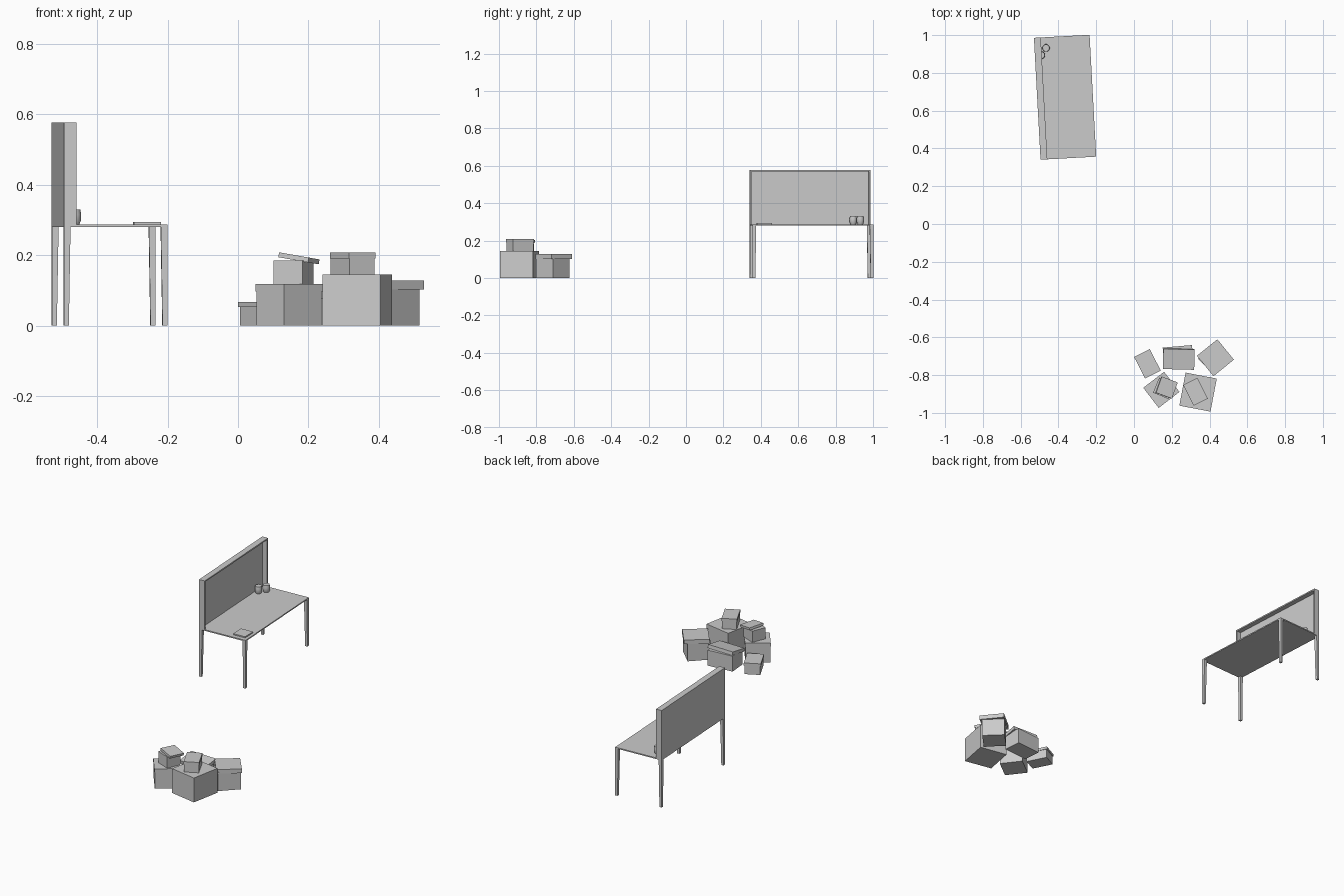
import bpy, bmesh, math
from mathutils import Matrix, Vector, Euler

if "Cube" in bpy.data.objects:
    bpy.data.objects.remove(bpy.data.objects["Cube"])

grey = bpy.data.materials.new("mid grey")
grey.diffuse_color = (0.6, 0.6, 0.6, 1)
grey.use_nodes = True
grey.node_tree.nodes["Principled BSDF"].inputs["Base Color"].default_value = grey.diffuse_color


def finish(name, bm, matrix=Matrix()):
    me = bpy.data.meshes.new(name)
    bmesh.ops.recalc_face_normals(bm, faces=bm.faces)
    bm.to_mesh(me)
    bm.free()
    me.materials.append(grey)
    ob = bpy.data.objects.new(name, me)
    ob.matrix_world = matrix
    bpy.context.collection.objects.link(ob)
    return ob


def add_box(bm, x, y, z):
    """Box from (min, max) pairs."""
    size = Vector((x[1] - x[0], y[1] - y[0], z[1] - z[0]))
    mid = Vector((x[0] + x[1], y[0] + y[1], z[0] + z[1])) / 2
    m = Matrix.Translation(mid) @ Matrix.Diagonal(size.to_4d())
    return bmesh.ops.create_cube(bm, size=1, matrix=m)["verts"]


def place(x, y, z, turn=0, tilt_x=0, tilt_y=0):
    tilt = Euler((math.radians(tilt_x), math.radians(tilt_y), 0)).to_matrix().to_4x4()
    return (Matrix.Translation((x, y, z)) @ tilt
            @ Matrix.Rotation(math.radians(turn), 4, 'Z'))


# ---- desk, built around its own centre and turned a little
desk = place(-0.365, 0.671, 0, 3.1)
W, L = 0.1475, 0.323          # half width, half length
TOP, HIGH = 0.287, 0.577

bm = bmesh.new()
add_box(bm, (-W, W), (-L, L), (0.280, TOP))
finish("desk_top", bm, desk)

# tapered legs, flush with the outer corners
for sx, side in ((-1, "back"), (1, "front")):
    for sy, end in ((-1, "near"), (1, "far")):
        bm = bmesh.new()
        x = sorted((sx * W, sx * (W - 0.019)))
        y = sorted((sy * L, sy * (L - 0.019)))
        for v in add_box(bm, x, y, (0, 0.281)):
            if v.co.z < 0.1:
                v.co.x = sx * W + (v.co.x - sx * W) * 0.75
                v.co.y = sy * L + (v.co.y - sy * L) * 0.75
        finish(f"{side}_{end}_leg", bm, desk)

# upright screen: thin back sheet with a lip on top and both ends
bm = bmesh.new()
add_box(bm, (-W, -W + 0.008), (-L, L), (0.281, HIGH))
finish("screen_back", bm, desk)
bm = bmesh.new()
add_box(bm, (-W, -W + 0.036), (-L, L), (HIGH - 0.008, HIGH))
for s in (-1, 1):
    add_box(bm, (-W, -W + 0.036), sorted((s * L, s * (L - 0.009))), (0.281, HIGH - 0.008))
finish("screen_lips", bm, desk)

# ---- two rounded cups and a notepad on the desk
cup_profile = [(0.0, 0), (0.015, 0), (0.020, 0.012), (0.0205, 0.028),
               (0.018, 0.043), (0.0, 0.043)]
for i, (cx, cy) in enumerate(((-0.466, 0.932), (-0.491, 0.894))):
    bm = bmesh.new()
    vs = [bm.verts.new((r, 0, z)) for r, z in cup_profile]
    es = [bm.edges.new(p) for p in zip(vs, vs[1:])]
    bmesh.ops.spin(bm, geom=vs + es, cent=(0, 0, 0), axis=(0, 0, 1),
                   angle=math.tau, steps=14)
    bmesh.ops.remove_doubles(bm, verts=bm.verts, dist=0.0004)
    for f in bm.faces:
        f.smooth = abs(f.normal.z) < 0.9
    finish(f"cup_{i + 1}", bm, place(cx, cy, TOP))

bm = bmesh.new()
add_box(bm, (-0.038, 0.038), (-0.039, 0.039), (0, 0.007))
finish("notepad", bm, place(-0.259, 0.418, TOP, 2.5))


# ---- pile of cardboard boxes
def carton(name, pos, turn, w, d, h):
    bm = bmesh.new()
    add_box(bm, (-w / 2, w / 2), (-d / 2, d / 2), (0, h))
    finish(name, bm, place(*pos, turn))


def lid(name, pos, turn, w, d, h, tilt_x=0, tilt_y=0):
    bm = bmesh.new()
    add_box(bm, (-w / 2, w / 2), (-d / 2, d / 2), (-h / 2, h / 2))
    finish(name, bm, place(*pos, turn, tilt_x, tilt_y))


carton("left_box", (0.071, -0.74, 0), 27, 0.086, 0.122, 0.06)
lid("left_box_lid", (0.071, -0.74, 0.060), 27, 0.093, 0.128, 0.015)

carton("rear_box", (0.234, -0.70, 0), 5, 0.156, 0.105, 0.092)
lid("rear_box_lid", (0.237, -0.715, 0.095), -1.5, 0.166, 0.108, 0.02, tilt_x=9)

carton("right_box", (0.427, -0.712, 0), 46, 0.126, 0.126, 0.112)
lid("right_box_lid", (0.431, -0.708, 0.115), 39, 0.139, 0.139, 0.025)

carton("front_left_box", (0.145, -0.878, 0), 37.5, 0.134, 0.130, 0.1)
lid("front_left_box_lid", (0.145, -0.878, 0.107), 37.5, 0.139, 0.134, 0.022)
carton("upper_left_box", (0.158, -0.870, 0.118), -22, 0.088, 0.086, 0.067)
lid("upper_left_box_lid", (0.173, -0.866, 0.191), -20, 0.091, 0.091, 0.014, tilt_y=10)

carton("front_right_box", (0.339, -0.890, 0), -10.8, 0.168, 0.178, 0.145)
carton("upper_right_box", (0.326, -0.888, 0.145), 26.5, 0.080, 0.120, 0.05)
lid("upper_right_box_lid", (0.326, -0.888, 0.199), 26.5, 0.084, 0.124, 0.017)
